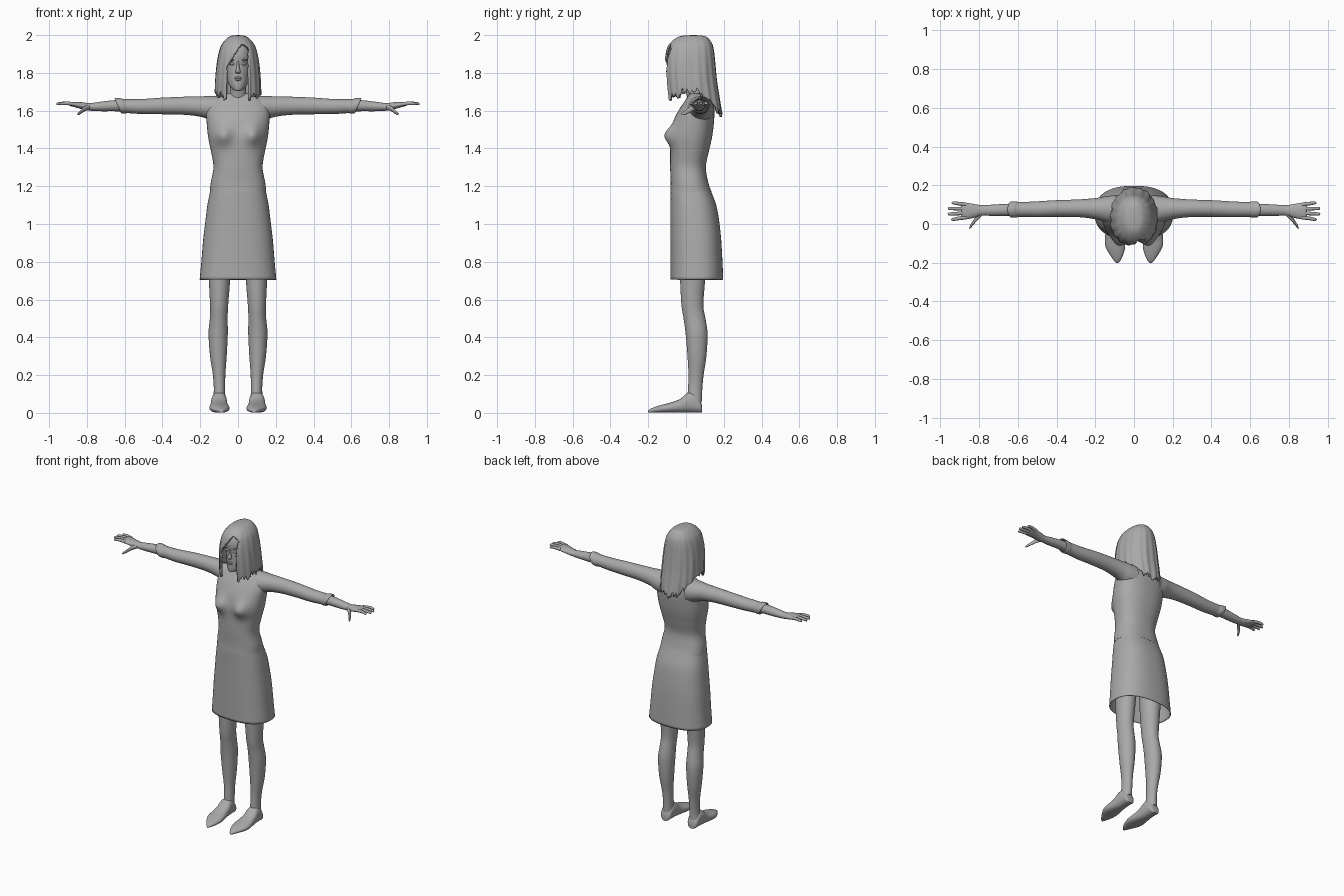
import bpy, bmesh, math
from mathutils import Vector

grey = bpy.data.materials.new("plain grey")
grey.diffuse_color = (0.4, 0.4, 0.4, 1)


def finish(name, bm, angle=50):
    bmesh.ops.recalc_face_normals(bm, faces=bm.faces)
    me = bpy.data.meshes.new(name)
    bm.to_mesh(me)
    bm.free()
    me.materials.append(grey)
    ob = bpy.data.objects.new(name, me)
    bpy.context.collection.objects.link(ob)
    bpy.ops.object.select_all(action='DESELECT')
    ob.select_set(True)
    bpy.context.view_layer.objects.active = ob
    bpy.ops.object.shade_smooth_by_angle(angle=math.radians(angle))
    return ob


def spline(rows, steps):
    """Smooth curve through rows of numbers."""
    out = []
    for i in range(len(rows) - 1):
        p = [rows[max(i - 1, 0)], rows[i], rows[i + 1], rows[min(i + 2, len(rows) - 1)]]
        for k in range(steps):
            t = k / steps
            out.append([0.5 * (2 * b + (c - a) * t + (2 * a - 5 * b + 4 * c - d) * t * t
                               + (3 * b - a - 3 * c + d) * t ** 3) for a, b, c, d in zip(*p)])
    return out + [list(rows[-1])]


def sup(v, e):
    return math.copysign(abs(v) ** e, v)


def loft(name, rows, axis='z', side=1, n=32, steps=4, e=1.0, caps=(True, True), warp=None):
    """Rows: position on axis, centre u, centre v, radius u, radius v."""
    bm = bmesh.new()
    rings = []
    for p, cu, cv, ru, rv in spline(rows, steps):
        ring = []
        for i in range(n):
            a = 2 * math.pi * i / n
            u, v = cu + ru * sup(math.cos(a), e), cv + rv * sup(math.sin(a), e)
            co = Vector({'x': (p, u, v), 'y': (u, p, v), 'z': (u, v, p)}[axis])
            if warp:
                co = warp(co)
            co.x *= side
            ring.append(bm.verts.new(co))
        rings.append(ring)
    for r, s in zip(rings, rings[1:]):
        for i in range(n):
            bm.faces.new((r[i], r[(i + 1) % n], s[(i + 1) % n], s[i]))
    if caps[0]:
        bm.faces.new(rings[0])
    if caps[1]:
        bm.faces.new(rings[-1])
    return finish(name, bm)


def body(rows):
    """Turn (z, half width, front y, back y) into loft rows."""
    return [(z, 0, (f + b) / 2, w, (b - f) / 2) for z, w, f, b in rows]


def ball(name, loc, size, seg=16):
    bm = bmesh.new()
    bmesh.ops.create_uvsphere(bm, u_segments=seg, v_segments=seg // 2, radius=1)
    for v in bm.verts:
        v.co = Vector(loc) + Vector([a * b for a, b in zip(v.co, size)])
    return finish(name, bm)


# Blouse, with the bust pushed forward
def bust(co):
    if co.y < 0.03:
        d = ((abs(co.x) - 0.08) / 0.045) ** 2 + ((co.z - 1.47) / 0.05) ** 2
        co.y -= 0.042 * math.exp(-d)
    return co


loft("blouse", body([(1.17, .149, -.083, .135), (1.22, .144, -.081, .118), (1.30, .130, -.084, .105),
                     (1.38, .142, -.084, .120), (1.46, .158, -.082, .138), (1.54, .166, -.068, .148),
                     (1.60, .168, -.040, .150), (1.645, .150, -.010, .143), (1.675, .105, .010, .128),
                     (1.69, .060, .020, .115)]), n=64, steps=6, e=0.85, warp=bust)
# Skirt, open at the hem
skirt = loft("skirt", body([(.705, .203, -.082, .197), (.80, .194, -.082, .193), (.92, .184, -.082, .186),
                            (1.02, .172, -.082, .175), (1.10, .162, -.082, .160), (1.17, .148, -.082, .134),
                            (1.21, .138, -.078, .118)]), n=64, e=0.82, caps=(False, True))
hem = skirt.modifiers.new("cloth", 'SOLIDIFY')
hem.thickness, hem.offset = 0.004, -1

# Neck and head
loft("neck", [(1.64, 0, .062, .055, .05), (1.70, 0, .045, .043, .045), (1.80, 0, .03, .045, .05)])
loft("head", body([(1.705, .012, -.078, -.05), (1.712, .028, -.085, -.01), (1.74, .050, -.088, .05),
                   (1.79, .066, -.086, .10), (1.85, .075, -.084, .125), (1.90, .077, -.085, .125),
                   (1.95, .062, -.062, .105), (1.98, .02, .0, .06)]))
# Facial features
loft("nose", [(1.862, 0, -.080, .006, .008), (1.83, 0, -.084, .008, .012), (1.808, 0, -.090, .013, .016),
              (1.798, 0, -.084, .011, .01)], n=16)
for z, w, d in ((1.774, .020, .007), (1.764, .017, .008)):
    ball("lip", (0, -.086, z), (w, d, .006))
for s in (-1, 1):
    ball("eye", (s * .030, -.075, 1.847), (.015, .008, .007))
    ball("brow", (s * .031, -.074, 1.868), (.020, .009, .005))


# Hair: a strand-ridged shell with ragged ends and a side-parted face opening
prof = spline([(2.0, .004, .035, .045), (1.993, .045, -.035, .105), (1.96, .080, -.082, .135),
               (1.92, .098, -.104, .147), (1.85, .112, -.115, .155), (1.75, .121, -.113, .165),
               (1.65, .121, -.104, .180), (1.54, .105, -.095, .197)], 6)


def hair_section(z):
    for a, b in zip(prof, prof[1:]):
        if z >= b[0]:
            t = (a[0] - z) / (a[0] - b[0])
            return [p + (q - p) * t for p, q in zip(a, b)][1:]
    return prof[-1][1:]


def hair_end(a, i):
    c = math.cos(a)                      # 1 at the front, -1 at the back
    base = 1.70 - .045 * max(c, 0) ** 0.7 - .125 * max(-c, 0) ** 1.2
    return base + (0, .012, .03, .012, .02, .0)[i // 2 % 6] - .008 * math.sin(i * 1.7)


def fringe(x):
    """Lower edge of the hair above the face."""
    return 1.955 - 1.5 * abs(x - .02) if x < .02 else 1.955 - 16 * (x - .02) ** 2


bm = bmesh.new()
N, M = 144, 44
cols = []
for i in range(N):
    a = 2 * math.pi * i / N
    end = hair_end(a, i)
    col = []
    for j in range(M):
        t = (j + 1) / M
        z = 2.0 - (2.0 - end) * t ** 1.7
        w, f, b = hair_section(z)
        k = 1 + .018 * t * math.sin(i * 2 * math.pi / 8) + .008 * t * math.sin(i * 2 * math.pi / 18 + 6 * t)
        x = w * k * sup(math.sin(a), .9)
        y = (f + b) / 2 - (b - f) / 2 * k * sup(math.cos(a), .9)
        col.append(bm.verts.new((x, y, z)))
    cols.append(col)
top = bm.verts.new((0, .04, 2.0))
for c, d in zip(cols, cols[1:] + cols[:1]):
    bm.faces.new((top, c[0], d[0]))
    for j in range(M - 1):
        bm.faces.new((c[j], d[j], d[j + 1], c[j + 1]))
gap = []
for f in bm.faces:
    m = f.calc_center_median()
    if m.y < 0 and abs(m.x) < .060 and m.z < fringe(m.x):
        gap.append(f)
bmesh.ops.delete(bm, geom=gap, context='FACES')
hair = finish("hair", bm, 40)
thick = hair.modifiers.new("strands", 'SOLIDIFY')
thick.thickness, thick.offset = 0.012, -1

for s, side in ((-1, "left"), (1, "right")):
    # Sleeve with a flared, turned-in cuff
    def slant(co):
        if co.x > .55:
            co.x += (co.z - 1.628) * .4 * (co.x - .55) / .08
        return co

    loft(side + "_sleeve", [(.09, .075, 1.605, .074, .074), (.14, .076, 1.612, .068, .066),
                            (.19, .079, 1.621, .056, .055), (.28, .081, 1.626, .046, .048),
                            (.40, .080, 1.625, .043, .044), (.50, .076, 1.622, .041, .040),
                            (.59, .075, 1.624, .038, .037), (.605, .075, 1.625, .041, .040),
                            (.632, .075, 1.627, .042, .041), (.634, .075, 1.627, .036, .035),
                            (.60, .075, 1.626, .033, .032)], 'x', s, warp=slant)
    # Forearm and palm
    loft(side + "_forearm", [(.58, .074, 1.627, .032, .031), (.66, .073, 1.626, .031, .029),
                             (.73, .071, 1.622, .029, .025), (.785, .070, 1.620, .027, .020),
                             (.82, .068, 1.625, .034, .019), (.86, .067, 1.632, .042, .015),
                             (.885, .068, 1.635, .043, .011), (.893, .068, 1.635, .036, .006)],
         'x', s, n=24)
    # Fingers and thumb: root y, tip x, tip y
    for y0, x1, y1 in ((.034, .945, .024), (.057, .962, .052), (.079, .962, .080), (.101, .942, .109)):
        loft(side + "_finger", [(.865, y0, 1.634, .010, .010), (.905, (y0 + y1) / 2, 1.639, .0095, .0095),
                                (x1 - .012, y1, 1.637, .008, .008), (x1 - .003, y1, 1.635, .005, .005),
                                (x1, y1, 1.635, .001, .001)], 'x', s, n=12)
    loft(side + "_thumb", [(.785, .058, 1.620, .015, .014), (.812, .030, 1.610, .015, .014),
                           (.832, .005, 1.594, .012, .011), (.845, -.014, 1.584, .010, .008),
                           (.851, -.022, 1.580, .002, .002)], 'x', s, n=12)
    # Leg
    loft(side + "_leg", [(.06, .100, .045, .034, .040), (.12, .098, .048, .030, .038),
                         (.20, .100, .053, .033, .040), (.30, .104, .058, .044, .050),
                         (.42, .105, .056, .051, .058), (.50, .102, .045, .047, .058),
                         (.57, .100, .034, .048, .058), (.70, .098, .035, .056, .066),
                         (.85, .096, .040, .064, .074), (1.0, .090, .045, .072, .080)], 'z', s)
    # Foot in a flat, pointed shoe
    feet = [(.086, .100, .018, .032), (.076, .100, .034, .064), (.045, .100, .039, .105),
            (.010, .100, .042, .105), (-.03, .100, .045, .074), (-.08, .099, .052, .054),
            (-.12, .096, .050, .044), (-.16, .090, .034, .032), (-.19, .087, .016, .020),
            (-.202, .086, .004, .010)]
    loft(side + "_foot", [(y, x, h / 2 + .001, w, h / 2) for y, x, w, h in feet], 'y', s, e=0.85,
         warp=lambda co: Vector((co.x, co.y, max(co.z, 0.0))))
